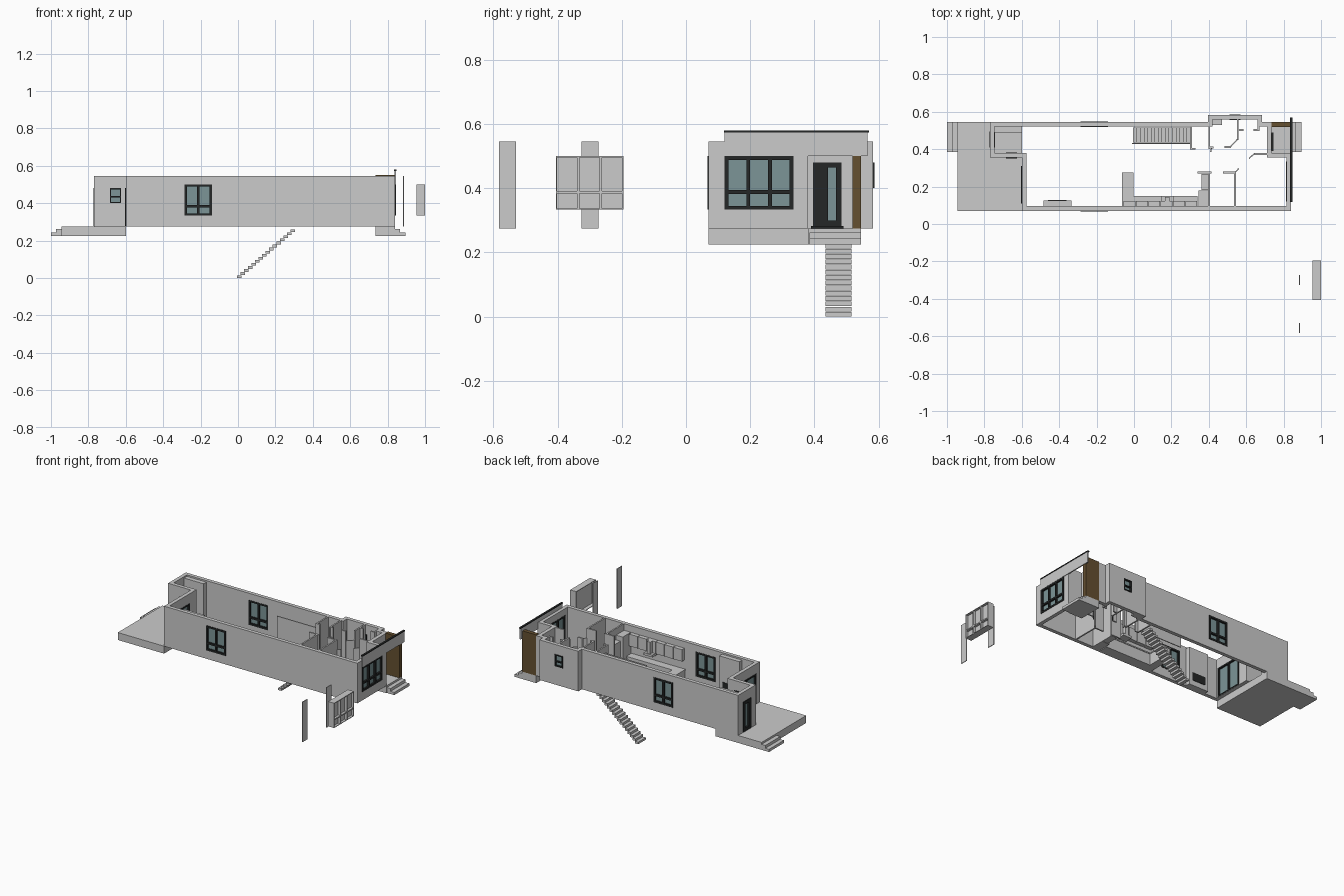
import bpy, bmesh, math
from mathutils import Matrix, Vector

Z0, Z1 = 0.275, 0.545          # floor level and wall top


def material(name, rgb):
    m = bpy.data.materials.new(name)
    m.diffuse_color = (*rgb, 1)
    return m


BLACK = material("black_frame", (0.018, 0.02, 0.02))
GLASS = material("glass", (0.2, 0.3, 0.31))
WOOD = material("wood", (0.13, 0.08, 0.03))


def finish(name, bm, mat=None):
    me = bpy.data.meshes.new(name)
    bm.to_mesh(me)
    bm.free()
    ob = bpy.data.objects.new(name, me)
    bpy.context.collection.objects.link(ob)
    if mat:
        me.materials.append(mat)
    return ob


def boxes(name, items, mat=None):
    """One object made of boxes (x0, x1, y0, y1, z0, z1)."""
    bm = bmesh.new()
    for x0, x1, y0, y1, z0, z1 in items:
        m = Matrix.Translation(((x0 + x1) / 2, (y0 + y1) / 2, (z0 + z1) / 2))
        m = m @ Matrix.Diagonal((x1 - x0, y1 - y0, z1 - z0, 1))
        bmesh.ops.create_cube(bm, size=1, matrix=m)
    return finish(name, bm, mat)


def panel(name, p, q, top=Z1, t=0.01):
    """Upright thin wall or door leaf from plan point p to q."""
    a, b = Vector(p), Vector(q)
    d, c = b - a, (a + b) / 2
    bm = bmesh.new()
    m = Matrix.Translation((c.x, c.y, (Z0 + top) / 2))
    m = m @ Matrix.Rotation(math.atan2(d.y, d.x), 4, 'Z')
    m = m @ Matrix.Diagonal((d.length, t, top - Z0, 1))
    bmesh.ops.create_cube(bm, size=1, matrix=m)
    return finish(name, bm)


def oriented(axis, pos, half, u0, u1, z0, z1):
    """Box of given half depth lying in a wall that faces axis."""
    if axis == 'x':
        return (pos - half, pos + half, u0, u1, z0, z1)
    return (u0, u1, pos - half, pos + half, z0, z1)


cutters = []


def window(name, axis, pos, u0, u1, z0, z1, cols=1, split=None, f=0.01):
    """Framed glazing plus the cutter for its wall opening."""
    bars = [(u0, u1, z0, z0 + f), (u0, u1, z1 - f, z1)]
    for i in range(cols + 1):
        u = u0 + (u1 - u0 - f) * i / cols
        bars.append((u, u + f, z0 + f, z1 - f))
    if split:
        bars.append((u0 + f, u1 - f, split, split + f))
    boxes(name + "_frame", [oriented(axis, pos, 0.015, *b) for b in bars], BLACK)
    boxes(name + "_glass", [oriented(axis, pos, 0.003, u0 + f / 2, u1 - f / 2,
                                     z0 + f / 2, z1 - f / 2)], GLASS)
    cutters.append(oriented(axis, pos, 0.03, u0, u1, z0, z1))


# outer walls: a ribbon around the plan, thickened inward
plan = [(-0.6, 0.07), (0.84, 0.07), (0.84, 0.38), (0.735, 0.38), (0.735, 0.545),
        (0.685, 0.545), (0.685, 0.583), (0.395, 0.583), (0.395, 0.545),
        (-0.77, 0.545), (-0.77, 0.355), (-0.6, 0.355)]
bm = bmesh.new()
low = [bm.verts.new((x, y, Z0)) for x, y in plan]
high = [bm.verts.new((x, y, Z1)) for x, y in plan]
for i in range(len(plan)):
    j = (i + 1) % len(plan)
    bm.faces.new((low[i], low[j], high[j], high[i]))
walls = finish("outer_walls", bm)
sol = walls.modifiers.new("thickness", 'SOLIDIFY')
sol.thickness, sol.offset, sol.use_even_offset = 0.025, -1, True

# windows and glazed doors
window("front_window", 'y', 0.0815, -0.285, -0.14, 0.333, 0.5, 2, 0.377, 0.012)
window("back_window", 'y', 0.5335, -0.285, -0.14, 0.333, 0.5, 2, 0.377, 0.012)
window("entry_window", 'x', 0.8285, 0.12, 0.335, 0.333, 0.5, 3, 0.382, 0.012)
window("nook_window", 'y', 0.3665, -0.685, -0.625, 0.4, 0.48, 1, 0.43, 0.007)
window("bath_window", 'y', 0.5715, 0.51, 0.57, 0.4, 0.48, 1, 0.43, 0.007)
window("patio_door", 'x', -0.5885, 0.11, 0.31, Z0 + 0.002, 0.48, 2)
window("deck_door", 'x', -0.7585, 0.41, 0.495, Z0 + 0.002, 0.48, 1, None, 0.022)

# solid front door with a tall glass strip
cutters.append((0.69, 0.76, 0.395, 0.485, Z0 + 0.003, 0.48))
boxes("front_door", [(0.71, 0.737, 0.395, 0.443, Z0, 0.48),
                     (0.71, 0.737, 0.467, 0.485, Z0, 0.48),
                     (0.71, 0.737, 0.443, 0.467, Z0, 0.3),
                     (0.71, 0.737, 0.443, 0.467, 0.465, 0.48),
                     (0.735, 0.745, 0.39, 0.49, Z0, Z0 + 0.007)], BLACK)
boxes("front_door_glass", [(0.72, 0.73, 0.443, 0.467, 0.3, 0.465)], GLASS)

# cut all openings
cutter = boxes("opening_cutter", cutters)
cutter.hide_render = True
cutter.hide_viewport = True
cut = walls.modifiers.new("openings", 'BOOLEAN')
cut.object, cut.operation, cut.solver = cutter, 'DIFFERENCE', 'EXACT'

# deck, porch and their steps
boxes("deck", [(-0.945, -0.6, 0.07, 0.545, 0.225, Z0)])
boxes("deck_steps", [(-0.973, -0.945, 0.385, 0.545, 0.225, 0.262),
                     (-1.0, -0.973, 0.385, 0.545, 0.225, 0.243)])
boxes("porch", [(0.735, 0.84, 0.38, 0.545, 0.225, Z0)])
boxes("porch_steps", [(0.84, 0.867, 0.385, 0.545, 0.225, 0.262),
                      (0.867, 0.895, 0.385, 0.545, 0.225, 0.243)])
boxes("porch_wood_wall", [(0.735, 0.84, 0.518, 0.545, Z0, 0.55)], WOOD)

# entrance fascia
boxes("fascia", [(0.836, 0.844, 0.12, 0.565, 0.5, 0.573)])
boxes("fascia_cap", [(0.833, 0.847, 0.118, 0.57, 0.573, 0.579)], BLACK)

# stair down to the lower floor
n, run, rise = 16, 0.305 / 16, 0.262 / 16
boxes("stair", [(i * run - 0.005, (i + 1) * run, 0.435, 0.515,
                 i * rise, (i + 1) * rise - 0.002) for i in range(n)])
panel("stair_side_wall", (-0.01, 0.43), (0.31, 0.43), 0.5, 0.006)

# kitchen
boxes("kitchen_counter", [(-0.005, 0.34, 0.095, 0.145, Z0, 0.352),
                          (-0.06, -0.005, 0.095, 0.27, Z0, 0.352)])
boxes("kitchen_worktop", [(-0.005, 0.34, 0.095, 0.149, 0.352, 0.36),
                          (-0.063, -0.002, 0.095, 0.275, 0.352, 0.36)])
boxes("upper_cabinets", [(-0.055 + i * 0.066, 0.008 + i * 0.066, 0.095, 0.122,
                          0.42, 0.5) for i in range(6)])
boxes("cooker_hood", [(0.145, 0.21, 0.095, 0.15, 0.405, 0.42),
                      (0.165, 0.19, 0.122, 0.145, 0.42, 0.5)])
boxes("tall_cabinets", [(0.345, 0.4, 0.095, 0.18, Z0, 0.5),
                        (0.36, 0.4, 0.183, 0.268, Z0, 0.47)])

# fireplace
boxes("fireplace", [(-0.485, -0.335, 0.095, 0.125, Z0, 0.535)])
boxes("fireplace_insert", [(-0.46, -0.36, 0.122, 0.128, 0.31, 0.365)], BLACK)

# closet and bathroom unit
boxes("closet", [(-0.745, -0.6, 0.49, 0.52, Z0, 0.535)])
boxes("bath_cabinet", [(0.415, 0.47, 0.53, 0.558, Z0, 0.36)])

# inner walls and open door leaves
for i, (p, q) in enumerate([
        ((0.34, 0.275), (0.415, 0.275)), ((0.4, 0.095), (0.4, 0.275)),
        ((0.475, 0.275), (0.545, 0.275)), ((0.54, 0.095), (0.54, 0.28)),
        ((0.402, 0.4), (0.402, 0.558)), ((0.3, 0.402), (0.33, 0.402)),
        ((0.402, 0.41), (0.425, 0.41)), ((0.485, 0.412), (0.515, 0.412)),
        ((0.555, 0.45), (0.555, 0.558)), ((0.56, 0.502), (0.585, 0.502)),
        ((0.64, 0.502), (0.67, 0.502)), ((0.665, 0.5), (0.665, 0.558)),
        ((0.645, 0.375), (0.71, 0.375)), ((0.305, 0.4), (0.305, 0.52))]):
    panel(f"inner_wall_{i + 1}", p, q)
for i, (p, q) in enumerate([((0.515, 0.412), (0.555, 0.455)),
                            ((0.615, 0.35), (0.645, 0.378)),
                            ((0.54, 0.275), (0.56, 0.297)),
                            ((0.41, 0.385), (0.415, 0.41))]):
    panel(f"inner_door_{i + 1}", p, q, 0.48, 0.006)

# detached window surround: shell, back plate and glazing bars
ya, yb, za, zb = -0.405, -0.195, 0.333, 0.5
bay = [(0.955, 1.0, ya, yb, za, za + 0.004), (0.955, 1.0, ya, yb, zb - 0.004, zb),
       (0.98, 0.984, ya, yb, za, zb), (0.98, 1.0, ya, yb, 0.384, 0.392)]
bay += [(0.955, 1.0, y, y + 0.004, za, zb) for y in (ya, yb - 0.004)]
bay += [(0.98, 1.0, y - 0.004, y + 0.004, za, zb) for y in (-0.335, -0.265)]
boxes("detached_window_surround", bay)
for side, y0, y1 in (("near", -0.582, -0.53), ("far", -0.325, -0.273)):
    boxes(f"detached_strip_{side}", [(0.883, 0.888, y0, y1, Z0, Z1)])
